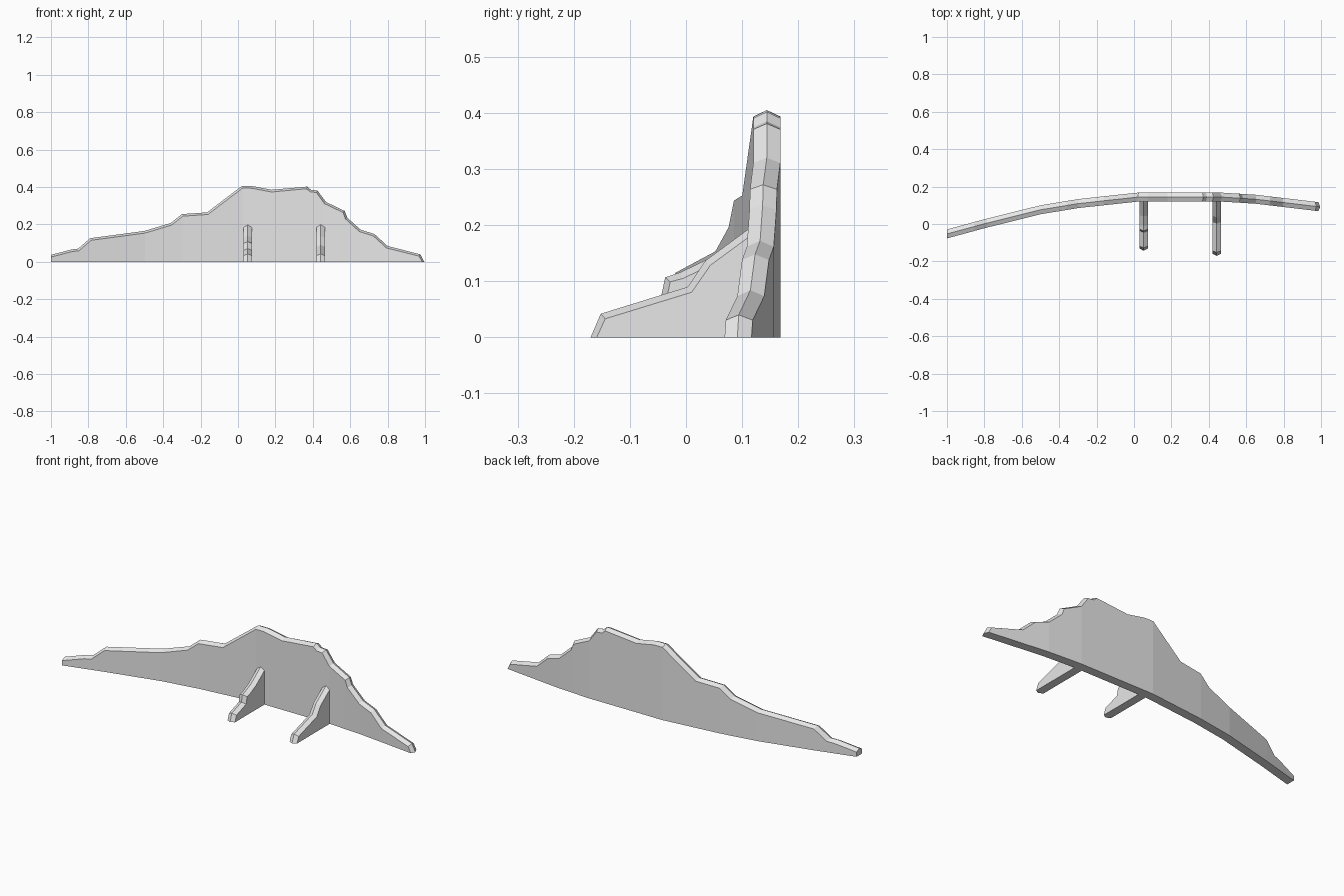
import bpy
import bmesh
from mathutils import Vector

cube = bpy.data.objects.get("Cube")
if cube:
    bpy.data.objects.remove(cube, do_unlink=True)

stone = bpy.data.materials.new("pale grey")
stone.use_nodes = True
GREY = (0.8, 0.8, 0.8, 1)
stone.diffuse_color = GREY
stone.node_tree.nodes["Principled BSDF"].inputs["Base Color"].default_value = GREY

HALF = 0.024    # half the wall thickness
BEVEL = 0.012   # depth of the ridge along the top


def inset(outline):
    """Shift an outline inwards (down, away from the ridge)."""
    pts = [Vector(p) for p in outline]
    result = []
    for i, p in enumerate(pts):
        d = Vector((0, 0))
        if i > 0:
            d += (p - pts[i - 1]).normalized()
        if i < len(pts) - 1:
            d += (pts[i + 1] - p).normalized()
        d.normalize()
        q = p - Vector((-d.y, d.x)) * BEVEL
        result.append((q.x, max(q.y, 0)))
    return result


def ridged_slab(name, outline, place):
    """Slab standing on the ground with a ridged top; place(u, side, z) gives a point."""
    bm = bmesh.new()
    rows = []
    for (u, z), (su, sz) in zip(outline, inset(outline)):
        if (u, z) == outline[0] and z > 0:
            su = u                      # upright end
        section = [(su, -1, 0), (su, -1, sz), (u, 0, z), (su, 1, sz), (su, 1, 0)]
        rows.append([bm.verts.new(place(*s)) for s in section])
    for a, b in zip(rows, rows[1:]):
        for k in range(5):
            m = (k + 1) % 5
            bm.faces.new((a[k], a[m], b[m], b[k]))
    bm.faces.new(rows[0])
    bm.faces.new(rows[-1][::-1])
    bmesh.ops.remove_doubles(bm, verts=bm.verts, dist=0.0005)
    bmesh.ops.recalc_face_normals(bm, faces=bm.faces)
    mesh = bpy.data.meshes.new(name)
    bm.to_mesh(mesh)
    bm.free()
    mesh.materials.append(stone)
    bpy.context.collection.objects.link(bpy.data.objects.new(name, mesh))


# Bowed plan of the wall: x and middle y
PLAN = [(-1, -.053), (-.79, .004), (-.5, .076), (-.3, .109),
        (.02, .144), (.47, .144), (.655, .132), (1, .091)]


def wall_place(x, side, z):
    for (x0, y0), (x1, y1) in zip(PLAN, PLAN[1:]):
        if x <= x1:
            break
    slope = (y1 - y0) / (x1 - x0)
    return (x, y0 + slope * (x - x0) + side * HALF, z)


# Broken wall
wall = [(-1, .037), (-.89, .066), (-.855, .07), (-.79, .126), (-.5, .165),
        (-.36, .207), (-.3, .255), (-.165, .264), (.02, .405), (.075, .405),
        (.18, .385), (.37, .402), (.39, .385), (.425, .381), (.47, .32),
        (.57, .272), (.585, .235), (.655, .172), (.73, .148), (.8, .084),
        (.975, .04), (.996, 0)]
ridged_slab("wall", wall, wall_place)

# Two buttresses reaching forward from the wall
buttresses = {
    "right_buttress": (.052, [(-.143, 0), (-.127, .042), (-.045, .07),
                              (-.037, .107), (-.01, .116), (.04, .14),
                              (.115, .195), (.14, .205)]),
    "left_buttress": (.442, [(-.17, 0), (-.152, .042), (.003, .09),
                             (.035, .137), (.118, .198), (.14, .21)]),
}
for name, (cx, outline) in buttresses.items():
    ridged_slab(name, outline,
                lambda u, side, z, cx=cx: (cx + side * HALF * .92, u, z))
